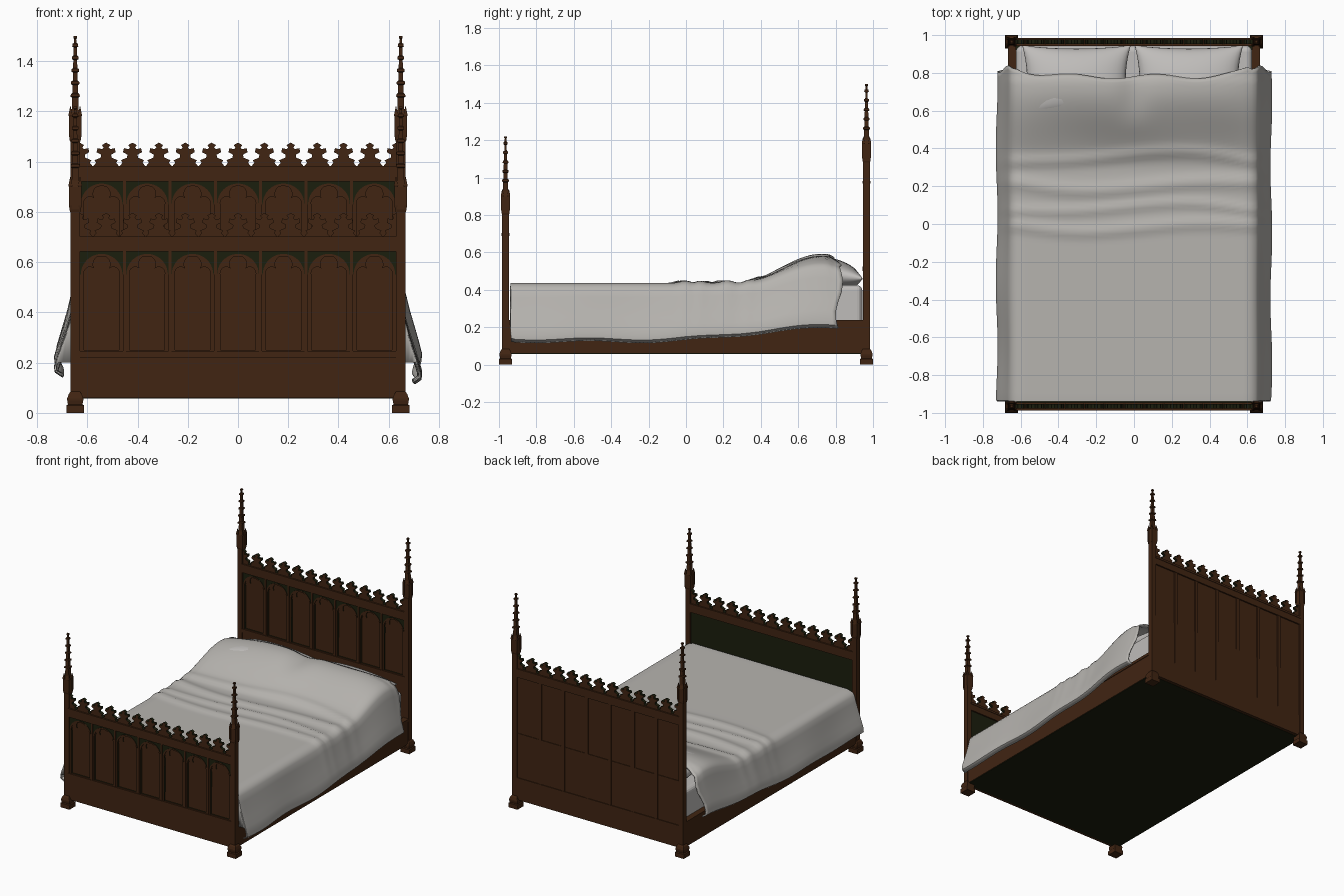
import bpy, bmesh, math
from mathutils import Matrix

if "Cube" in bpy.data.objects:
    bpy.data.objects.remove(bpy.data.objects["Cube"])


def material(name, rgb):
    m = bpy.data.materials.new(name)
    m.diffuse_color = (*rgb, 1)
    m.use_nodes = True
    m.node_tree.nodes["Principled BSDF"].inputs["Base Color"].default_value = m.diffuse_color
    return m


WOOD = material("brown wood", (0.052, 0.018, 0.006))
DARK = material("dark green shadow wood", (0.011, 0.013, 0.004))
LINEN = material("grey linen", (0.47, 0.455, 0.43))
PILLOW = material("pale pillow linen", (0.52, 0.505, 0.49))


def finish(name, bm, *mats, smooth=None):
    me = bpy.data.meshes.new(name)
    bmesh.ops.recalc_face_normals(bm, faces=bm.faces[:])
    bm.to_mesh(me)
    bm.free()
    ob = bpy.data.objects.new(name, me)
    bpy.context.collection.objects.link(ob)
    for m in mats:
        me.materials.append(m)
    if smooth:
        bpy.ops.object.select_all(action='DESELECT')
        ob.select_set(True)
        bpy.context.view_layer.objects.active = ob
        bpy.ops.object.shade_smooth_by_angle(angle=math.radians(smooth))
    return ob


def box(name, x, y, z, *mats):
    """Box from (min, max) ranges."""
    bm = bmesh.new()
    bmesh.ops.create_cube(bm, size=1)
    for v in bm.verts:
        for i, r in enumerate((x, y, z)):
            v.co[i] = r[0] if v.co[i] < 0 else r[1]
    return finish(name, bm, *mats)


def plate(name, loops, y0, y1, mat, edge=None):
    """Flat x-z outlines (inner loops become holes) spanning y0 to y1."""
    cu = bpy.data.curves.new(name, 'CURVE')
    cu.dimensions, cu.fill_mode, cu.extrude = '2D', 'BOTH', (y1 - y0) / 2
    for pts in loops:
        sp = cu.splines.new('POLY')
        sp.points.add(len(pts) - 1)
        for p, (a, b) in zip(sp.points, pts):
            p.co = (a, b, 0, 1)
        sp.use_cyclic_u = True
    tmp = bpy.data.objects.new(name + "_outline", cu)
    me = bpy.data.meshes.new_from_object(tmp)
    bpy.data.objects.remove(tmp)
    me.transform(Matrix.Translation((0, (y0 + y1) / 2, 0)) @ Matrix.Rotation(math.pi / 2, 4, 'X'))
    bm = bmesh.new()
    bm.from_mesh(me)
    bmesh.ops.remove_doubles(bm, verts=bm.verts[:], dist=1e-5)
    bmesh.ops.recalc_face_normals(bm, faces=bm.faces[:])
    for f in bm.faces:
        f.smooth = False
        f.material_index = int(edge is not None and abs(f.normal.y) < 0.5)
    return finish(name, bm, mat, edge or mat)


def stack(bm, x, y, prof):
    """Square-section turned shape from (height, half width) steps."""
    rings = [[bm.verts.new((x + a * h, y + b * h, z)) for a, b in ((-1, -1), (1, -1), (1, 1), (-1, 1))]
             for z, h in prof]
    for r, s in zip(rings, rings[1:]):
        for i in range(4):
            bm.faces.new((r[i], r[(i + 1) % 4], s[(i + 1) % 4], s[i]))
    bm.faces.new(rings[0][::-1])
    bm.faces.new(rings[-1])


def arc(cx, cz, r, a0, a1, n):
    return [(cx + r * math.cos(math.radians(a0 + (a1 - a0) * i / n)),
             cz + r * math.sin(math.radians(a0 + (a1 - a0) * i / n))) for i in range(n + 1)]


def shifted(pts, dx, dz):
    return [(a + dx, b + dz) for a, b in pts]


# Posts with stepped feet and pinnacles
def post(name, x, y, d):
    bm = bmesh.new()
    prof = [(0, .035), (.03, .035), (.034, .029), (.05, .032), (.058, .032), (.075, .026), (.085, .018),
            (.80 + d, .018), (.81 + d, .021), (.90 + d, .021), (.925 + d, .014)]
    for i in range(5):                                # crocketed spire
        z, h = .975 + d + .05 * i, .0125 - .0016 * i
        prof += [(z, h), (z + .004, h + .006), (z + .014, h + .005), (z + .018, h - .001)]
    prof += [(1.208 + d, .004), (1.212 + d, .008), (1.22 + d, .007)]
    stack(bm, x, y, prof)
    for sx in (-1, 1):                                # corner pinnacles
        for sy in (-1, 1):
            stack(bm, x + sx * .019, y + sy * .017,
                  [(.80 + d, .002), (.825 + d, .006), (.90 + d, .006), (.905 + d, .008), (.94 + d, .001)])
    finish(name, bm, WOOD)


for nm, y, d in (("foot", -.965, 0), ("head", .965, .28)):
    for side, x in (("left", -.648), ("right", .648)):
        post(f"{nm}_{side}_post", x, y, d)

# Outlines shared by both boards
N, W = 7, .181
CENTRES = [(i - 3) * W for i in range(N)]
right_foil = arc(.046, .556, .025, -20, 130, 8)
top_foil = arc(0, .592, .034, -28, 208, 14)
foil = [(-.07, .25), (.07, .25)] + right_foil + top_foil + [(-a, b) for a, b in right_foil[::-1]]
rim = ([(-.083, .245), (-.083, .55)] + arc(0, .55, .083, 180, 0, 20) + [(.083, .245), (.073, .245)]
       + arc(0, .55, .073, 0, 180, 20) + [(-.073, .245)])
spandrel = [(-W / 2, .55), (-W / 2, .642), (W / 2, .642), (W / 2, .55)] + arc(0, .55, .083, 0, 180, 20)
half = [(.0525, 0), (.04, .016), (.046, .026), (.022, .036), (.02, .048), (.038, .058), (.034, .074),
        (.016, .07), (.01, .077), (.017, .086), (0, .096)]
unit = [(-a, b) for a, b in half] + half[-2:0:-1]
X = (-.635, .635)


# Foot and head boards: panel, tracery, mullions, rails, cresting
def board(nm, y, d):
    core = box(nm + "_panel", X, (y - .003, y + .008), (.07, .66 + d), WOOD, DARK)
    if nm == "footboard":
        for f in core.data.polygons:
            f.material_index = int(f.normal.y > .5)
    rect = [(X[0], .24 + d), (X[1], .24 + d), (X[1], .645 + d), (X[0], .645 + d)]
    plate(nm + "_trefoil_tracery", [rect] + [shifted(foil, c, d) for c in CENTRES], y - .009, y - .003, WOOD, DARK)
    for i, c in enumerate(CENTRES):
        plate(f"{nm}_spandrel_{i}", [shifted(spandrel, c, d)], y - .011, y - .009, DARK)
        plate(f"{nm}_arch_rim_{i}", [shifted(rim, c, d)], y - .014, y - .008, WOOD, DARK)
    for i in range(N - 1):
        x = (i - 2.5) * W
        box(f"{nm}_mullion_{i}", (x - .006, x + .006), (y - .016, y - .008), (.24 + d, .645 + d), WOOD)
        if nm == "headboard":
            box(f"{nm}_back_mullion_{i}", (x - .012, x + .012), (y + .007, y + .015), (.2, .645 + d), WOOD)
    box(nm + "_top_rail", X, (y - .019, y + .018), (.642 + d, .69 + d), WOOD)
    box(nm + "_cornice", X, (y - .022, y + .021), (.688 + d, .703 + d), WOOD)
    box(nm + "_sill_rail", X, (y - .02, y + .012), (.22 + d, .246 + d), WOOD)
    box(nm + "_lower_panel", X, (y - .014, y + .012), (.06, .222 + d), WOOD)
    box(nm + "_bottom_rail", X, (y - .012, y + .017), (.06, .215), WOOD)
    crest = [(-.63, .69 + d)]
    for k in range(-6, 7):
        crest += [(min(.63, max(-.63, a + k * .105)), b + .70 + d) for a, b in unit]
    crest += [(.63, .70 + d), (.63, .69 + d)]
    plate(nm + "_cresting", [crest], y - .011, y + .011, WOOD, DARK)


board("footboard", -.965, 0)
board("headboard", .965, .28)

# Bed frame and mattress
for side, s in (("left", -1), ("right", 1)):
    box(side + "_side_rail", sorted((s * .63, s * .663)), (-.95, .95), (.062, .235), WOOD)
    box(side + "_side_rail_lip", sorted((s * .625, s * .667)), (-.95, .95), (.218, .238), WOOD)
box("base_board", (-.66, .66), (-.96, .96), (.058, .085), DARK)
mat = box("mattress", (-.625, .625), (-.93, .943), (.2, .425), PILLOW)
bev = mat.modifiers.new("soft edge", 'BEVEL')
bev.width, bev.segments = .03, 4


# Pillows
def pillow(name, cx):
    bm = bmesh.new()
    n = 20
    for s in (-1, 1):
        g = []
        for i in range(n + 1):
            row = []
            for j in range(n + 1):
                u, v = -math.cos(math.pi * i / n), -math.cos(math.pi * j / n)
                row.append(bm.verts.new((cx + .287 * u * (1 - .09 * (1 - v * v)),
                                         .76 + .185 * v * (1 - .09 * (1 - u * u)),
                                         .487 - .1 * (v + .1) * .25
                                         + s * .088 * (max(0, (1 - u * u) * (1 - v * v))) ** .45)))
            g.append(row)
        for i in range(n):
            for j in range(n):
                bm.faces.new((g[i][j], g[i + 1][j], g[i + 1][j + 1], g[i][j + 1]))
    bmesh.ops.remove_doubles(bm, verts=bm.verts[:], dist=1e-4)
    finish(name, bm, PILLOW, smooth=60)


pillow("left_pillow", -.305)
pillow("right_pillow", .29)


# Draped cover: flat top, rise over the pillows, creases, flared sides
def smoothstep(a, b, t):
    t = min(1, max(0, (t - a) / (b - a)))
    return t * t * (3 - 2 * t)


def top_height(x, y):
    rise = .15 * smoothstep(.28, .72, y) * (1 - .3 * min(1, abs(x) / .62) ** 4)
    z = .432 + rise - .02 * math.exp(-(x / .08) ** 2) * smoothstep(.5, .7, y)
    for y0, amp, wid, bow in ((-.02, .012, .03, .05), (.09, .011, .025, -.06), (.2, .014, .035, .07), (.36, .012, .03, -.1)):
        z += amp * math.exp(-((y - y0 - bow * (x * x - .1) - .02 * math.sin(5 * x)) / wid) ** 2)
    z += .006 * math.sin(9 * x + 4 * y) * smoothstep(.3, .6, y)
    return z - .015 * smoothstep(.75, .8, y)


DRAPE = [(.62, 0), (.64, .03), (.653, .09), (.664, .22), (.678, .4), (.695, .58), (.71, .74), (.722, .88), (.722, .95), (.70, 1)]
flat = [i / 24 * .6 for i in range(25)]
bm = bmesh.new()
rows = []
NY = 84
for j in range(NY + 1):
    t = max(0, j - 3) / (NY - 3)
    row = []
    for s in (-1, 1):
        part = []
        for x in flat:
            y = -.935 + t * (1.715 + .012 * math.sin(14 * x * s) + .04 * (x / .6) ** 6)
            part.append((s * x, y, top_height(s * x, y)))
        for x, f in DRAPE:
            y = -.935 + t * (1.755 + .02 * math.sin(6 * f))
            hem = (.15 if s < 0 else .125) + .075 * smoothstep(-.2, .85, y) + .006 * math.sin(11 * y + s)
            zt = top_height(s * .61, y) - .006
            fold = .010 * f * math.sin(9 * y + 2 * s) * (1 - f * .5)
            part.append((s * (x + fold), y, zt + (hem - zt) * f))
        row += part[:0:-1] if s < 0 else part
    if j < 3:                                          # end tucked down behind the footboard
        row = [(x, y, min(z, (.2, .33, .415)[j])) for x, y, z in row]
    rows.append([bm.verts.new(p) for p in row])
for r, q in zip(rows, rows[1:]):
    for i in range(len(r) - 1):
        bm.faces.new((r[i], r[i + 1], q[i + 1], q[i]))
cover = finish("draped_cover", bm, LINEN, smooth=50)
sol = cover.modifiers.new("cloth thickness", 'SOLIDIFY')
sol.thickness, sol.offset = .01, 0
